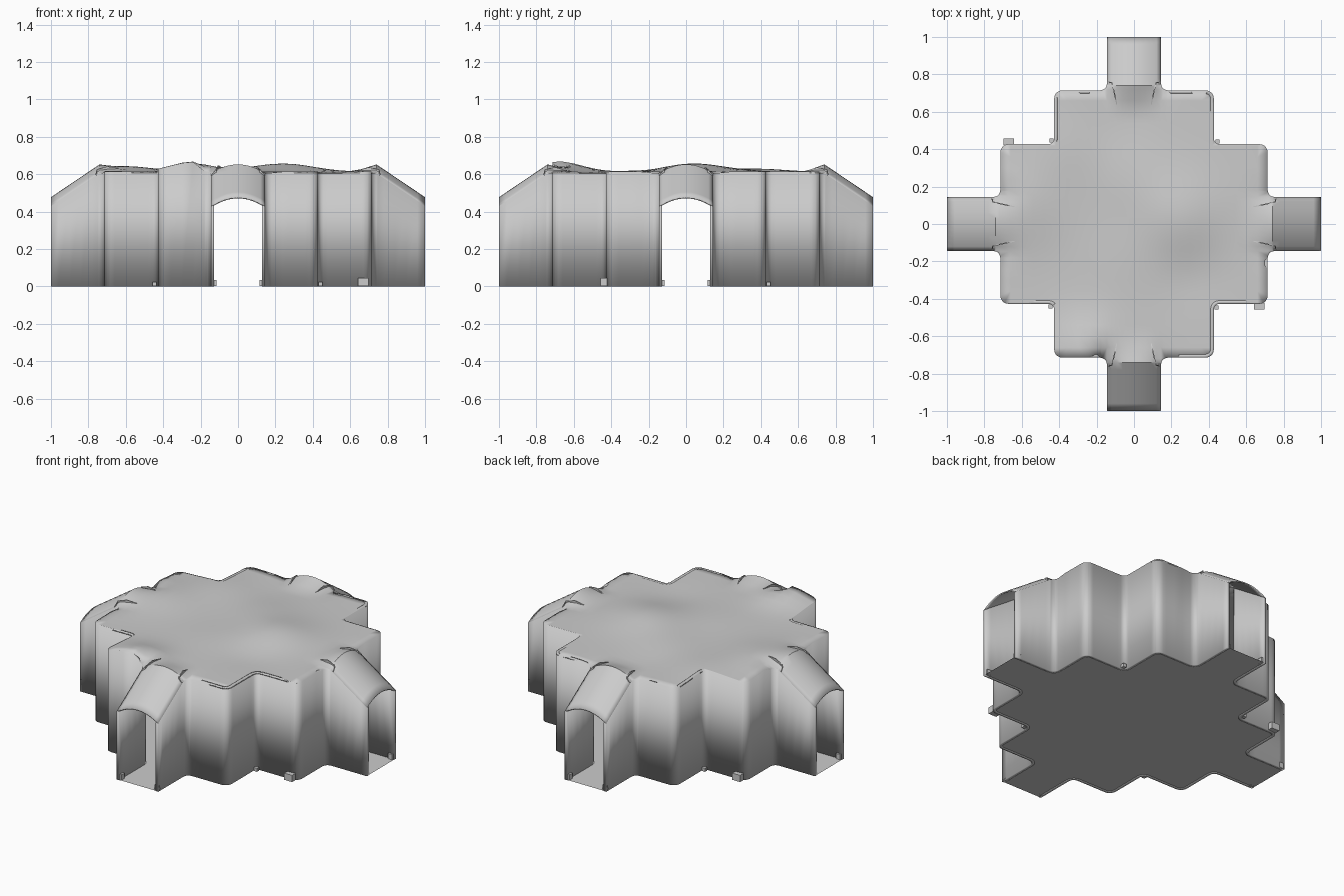
import bpy, bmesh, math
from mathutils import Vector

if "Cube" in bpy.data.objects:
    bpy.data.objects.remove(bpy.data.objects["Cube"])

stone = bpy.data.materials.new("grey stone")
stone.diffuse_color = (0.6, 0.6, 0.6, 1)
stone.use_nodes = True
stone.node_tree.nodes["Principled BSDF"].inputs["Base Color"].default_value = stone.diffuse_color

HALF = 0.145      # half width of a tunnel
ROOM = 0.715      # reach of the room arms


def finish(name, bm, smooth=True):
    mesh = bpy.data.meshes.new(name)
    bm.to_mesh(mesh)
    bm.free()
    obj = bpy.data.objects.new(name, mesh)
    bpy.context.collection.objects.link(obj)
    mesh.materials.append(stone)
    if smooth:
        bpy.ops.object.select_all(action='DESELECT')
        obj.select_set(True)
        bpy.context.view_layer.objects.active = obj
        bpy.ops.object.shade_smooth_by_angle(angle=math.radians(35))
    return obj


def box(name, centre, size):
    bm = bmesh.new()
    bmesh.ops.create_cube(bm, size=1)
    for v in bm.verts:
        v.co = Vector(c + a * s for c, a, s in zip(centre, v.co, size))
    return finish(name, bm, False)


# Stepped cross plan with rounded corners, one quarter turned four times
quarter = [(1, HALF, 0), (ROOM, HALF, .035), (ROOM, .427, .045), (.427, .427, .03),
           (.427, ROOM, .045), (HALF, ROOM, .035), (HALF, 1, 0)]


def turn(x, y, k):
    for _ in range(k):
        x, y = -y, x
    return x, y


def outline():
    pts = [(Vector(turn(x, y, k)), r) for k in range(4) for x, y, r in quarter]
    out = []
    for i, (p, r) in enumerate(pts):
        if r == 0:
            out.append(p)
            continue
        a = (pts[i - 1][0] - p).normalized()
        b = (pts[(i + 1) % len(pts)][0] - p).normalized()
        centre = p + (a + b) * r
        for j in range(6):
            t = j / 5 * math.pi / 2
            out.append(centre - b * r * math.cos(t) - a * r * math.sin(t))
    return out


# Gentle swells of the room roof: x, y, height, radius
swells = [(-.24, -.68, .055, .17), (.25, .04, .043, .22), (-.62, .08, .03, .22),
          (.0, .25, .012, .2), (-.05, -.2, .006, .2), (.3, -.3, -.008, .15),
          (-.1, .55, -.008, .2), (-.4, .4, .015, .2)]


def roof_height(x, y):
    h = .613 + sum(a * math.exp(-((x - cx) ** 2 + (y - cy) ** 2) / r ** 2)
                   for cx, cy, a, r in swells)
    far, side = max(abs(x), abs(y)), min(abs(x), abs(y))
    if side <= HALF + .04 and far > .62:
        arch = .047 * max(0, 1 - (side / HALF) ** 2)
        fade = min(1, (far - .62) / .12)
        slope = .605 - .175 * max(0, far - .74) / .26
        ramp = slope + arch
        h = h * (1 - fade) + ramp * fade
    return h


def plan_mesh():
    bm = bmesh.new()
    bm.faces.new([bm.verts.new((p.x, p.y, 0)) for p in outline()])
    cuts = [i * .06 for i in range(-16, 17)] + [s * c for s in (-1, 1) for c in (.03, .09, .145, .74)]
    for axis in ((1, 0, 0), (0, 1, 0)):
        for c in cuts:
            bmesh.ops.bisect_plane(bm, geom=bm.verts[:] + bm.edges[:] + bm.faces[:], dist=1e-5,
                                   plane_co=Vector(axis) * c, plane_no=axis)
    return bm


# Floor slab
bm = bmesh.new()
bm.faces.new([bm.verts.new((p.x, p.y, .002)) for p in outline()])
bmesh.ops.reverse_faces(bm, faces=bm.faces[:])
finish("floor", bm, False)

# Wavy roof running down over the four tunnels
bm = plan_mesh()
rim = []
for e in bm.edges:
    if e.is_boundary:
        v0, v1 = (l.vert for l in (e.link_loops[0], e.link_loops[0].link_loop_next))
        if not (max(map(abs, v0.co)) > .999 and max(map(abs, v1.co)) > .999):
            rim.append((v0.co.xy.copy(), v1.co.xy.copy()))
for v in bm.verts:
    v.co.z = roof_height(v.co.x, v.co.y)
bmesh.ops.triangulate(bm, faces=[f for f in bm.faces if len(f.verts) > 4])
roof = finish("roof", bm)
mod = roof.modifiers.new("thickness", 'SOLIDIFY')
mod.thickness, mod.offset = .008, -1

# Outer walls, left open at the tunnel ends
bm = bmesh.new()
for a, b in rim:
    bm.faces.new([bm.verts.new(c) for c in (
        (a.x, a.y, 0), (b.x, b.y, 0),
        (b.x, b.y, roof_height(b.x, b.y)), (a.x, a.y, roof_height(a.x, a.y)))])
bmesh.ops.remove_doubles(bm, verts=bm.verts[:], dist=1e-4)
walls = finish("walls", bm)
mod = walls.modifiers.new("thickness", 'SOLIDIFY')
mod.thickness, mod.offset = .018, -1

for k in range(4):
    for s in (-1, 1):
        # Door post feet and raised folds where the tunnel meets the roof
        x, y = turn(.978, s * .13, k)
        box("post_foot", (x, y, .018), (.03, .03, .034))
        bm = bmesh.new()
        ring = []
        for far, side, up in ((.64, .092, .002), (.70, .105, .014), (.755, .118, .014), (.76, .143, .004)):
            px, py = turn(far, s * side, k)
            z = roof_height(px, py)
            ring.append((bm.verts.new((px, py, z - .008)), bm.verts.new((px, py, z + up))))
        for (a, b), (c, d) in zip(ring, ring[1:]):
            bm.faces.new((a, c, d, b))
        fold = finish("tunnel_fold", bm, False)
        mod = fold.modifiers.new("thickness", 'SOLIDIFY')
        mod.thickness, mod.offset = .006, 0
    # Small pegs in the inner corners
    x, y = turn(.447, .442, k)
    box("corner_peg", (x, y, .012), (.022, .022, .022))

# Two loose blocks against the outer walls
for s in (-1, 1):
    box("wall_block", (s * .67, -s * .44, .023), (.055, .036, .042))
